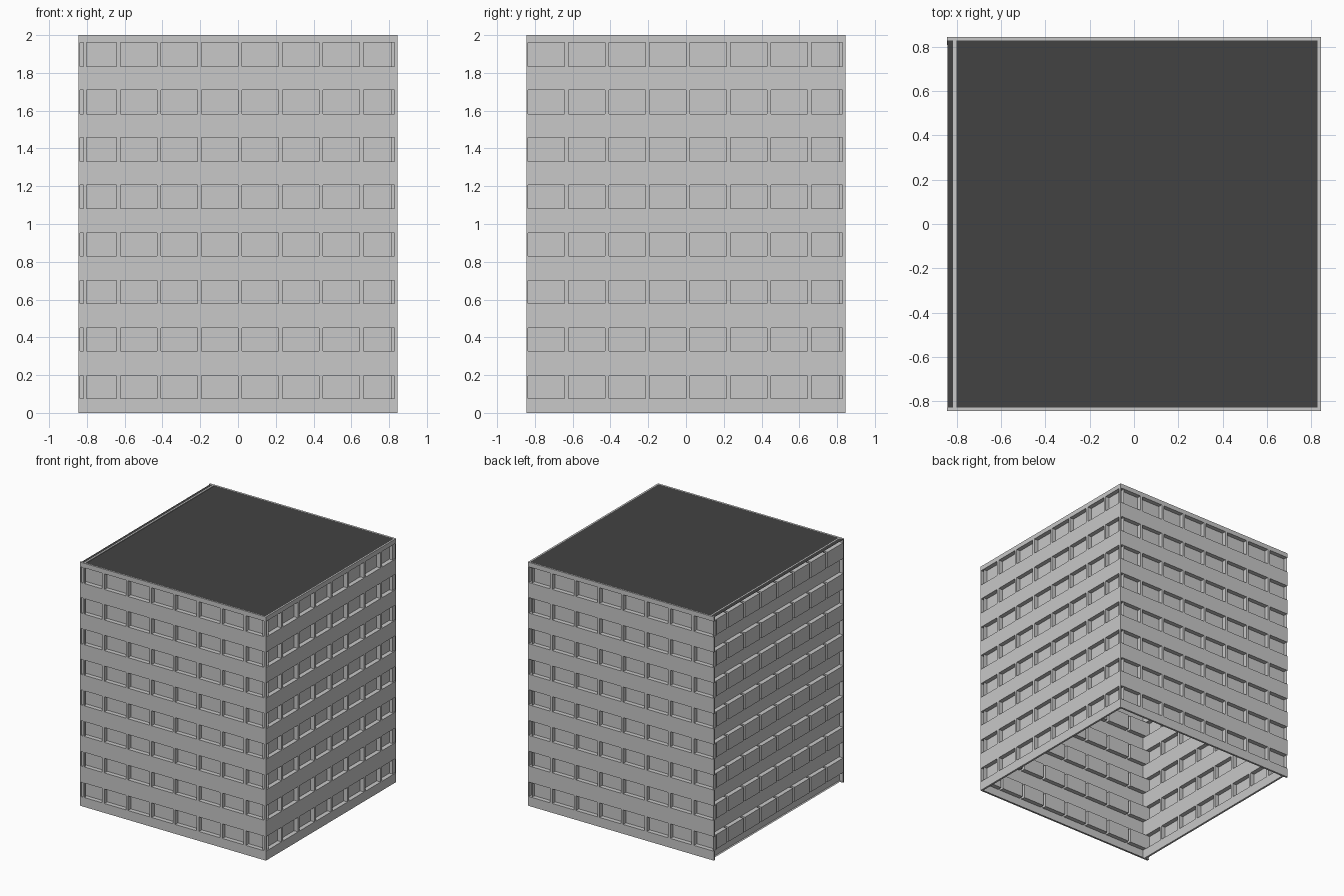
import bpy, bmesh, math
from mathutils import Matrix

if "Cube" in bpy.data.objects:
    bpy.data.objects.remove(bpy.data.objects["Cube"])

HALF, TOP = 0.845, 2.0        # half width and height of the tower
LIP, DEEP = 0.016, 0.036      # rim depth and window recess depth


def material(name, v):
    m = bpy.data.materials.new(name)
    m.diffuse_color = (v, v, v, 1)
    m.use_nodes = True
    m.node_tree.nodes["Principled BSDF"].inputs["Base Color"].default_value = m.diffuse_color
    return m


concrete = material("grey_concrete", 0.58)
roofing = material("dark_roofing", 0.055)

# Window columns and rows; the last column runs open into the corner
cols = [(-0.836 + 0.2143 * i, min(-0.642 + 0.2143 * i, HALF)) for i in range(8)]
rows = [(0.077 + 0.251 * i, 0.196 + 0.2523 * i) for i in range(8)]


def add_object(name, bm, mat):
    bmesh.ops.remove_doubles(bm, verts=bm.verts, dist=1e-5)
    me = bpy.data.meshes.new(name)
    bm.to_mesh(me)
    bm.free()
    me.materials.append(mat)
    ob = bpy.data.objects.new(name, me)
    bpy.context.collection.objects.link(ob)
    return ob


def facade(name, matrix):
    """Sheet facing -y with recessed windows and a thin rim behind its border."""
    bm = bmesh.new()

    def quad(*pts):
        bm.faces.new([bm.verts.new(p) for p in pts])

    us = sorted({-HALF, HALF, *[u for c in cols for u in c]})
    zs = sorted({0.0, TOP, *[z for r in rows for z in r]})
    for a, b in zip(us, us[1:]):
        for c, d in zip(zs, zs[1:]):
            if (a, b) in cols and (c, d) in rows:
                # pane and reveals
                quad((a, DEEP, c), (b, DEEP, c), (b, DEEP, d), (a, DEEP, d))
                quad((a, 0, c), (b, 0, c), (b, DEEP, c), (a, DEEP, c))
                quad((a, 0, d), (a, DEEP, d), (b, DEEP, d), (b, 0, d))
                quad((a, 0, c), (a, DEEP, c), (a, DEEP, d), (a, 0, d))
                if b < HALF - 1e-4:
                    quad((b, 0, c), (b, 0, d), (b, DEEP, d), (b, DEEP, c))
            else:
                quad((a, 0, c), (b, 0, c), (b, 0, d), (a, 0, d))
                if b > HALF - 1e-4:
                    quad((b, 0, c), (b, LIP, c), (b, LIP, d), (b, 0, d))
    # rim along the left end, bottom and top
    h = HALF
    quad((-h, 0, 0), (-h, 0, TOP), (-h, LIP, TOP), (-h, LIP, 0))
    quad((-h, 0, 0), (-h, LIP, 0), (h, LIP, 0), (h, 0, 0))
    quad((-h, 0, TOP), (h, 0, TOP), (h, LIP, TOP), (-h, LIP, TOP))
    ob = add_object(name, bm, concrete)
    ob.data.transform(matrix)


def placed(x, y, turn):
    return Matrix.Translation((x, y, 0)) @ Matrix.Rotation(math.radians(turn), 4, "Z")


# Four facades; the left one faces inwards, its window boxes bulging outwards
facade("front_facade", placed(0, -HALF, 0))
facade("back_facade", placed(0, HALF, 180))
facade("right_facade", placed(HALF, 0, 90))
facade("left_facade", placed(-0.801, 0, 90))

# Flat roof just below the rims
bm = bmesh.new()
r = HALF - 0.002
bm.faces.new([bm.verts.new((x * r, y * r, TOP - 0.006))
              for x, y in ((-1, -1), (1, -1), (1, 1), (-1, 1))])
add_object("roof", bm, roofing)
